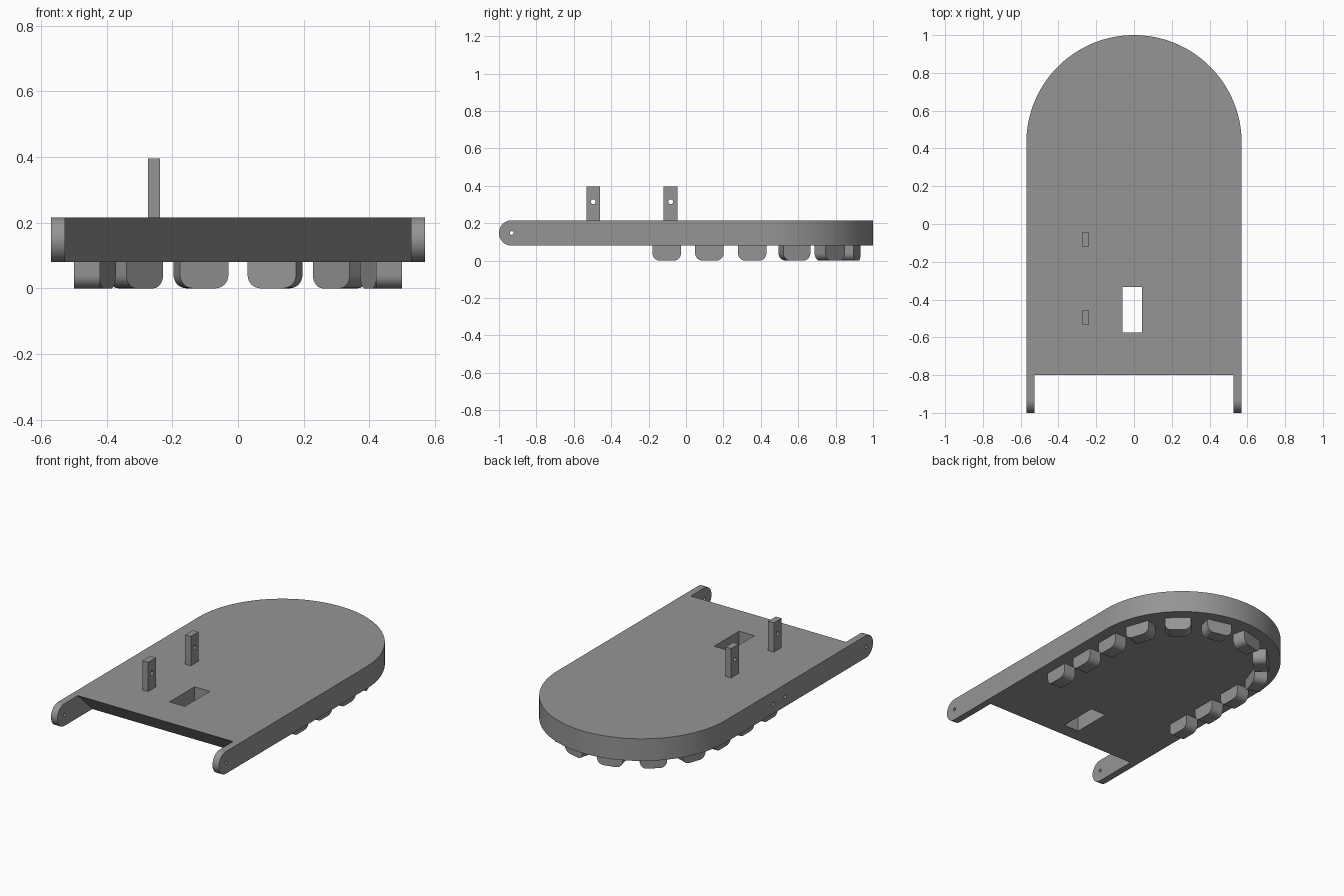
import bpy, bmesh, math
from mathutils import Matrix, Vector

if "Cube" in bpy.data.objects:
    bpy.data.objects.remove(bpy.data.objects["Cube"])

grey = bpy.data.materials.new("plain grey")
grey.diffuse_color = (0.30, 0.30, 0.30, 1)
grey.use_nodes = True
grey.node_tree.nodes["Principled BSDF"].inputs["Base Color"].default_value = grey.diffuse_color

Z0, Z1 = 0.08, 0.216          # plate underside and top
R, CY = 0.57, 0.43            # rounded end radius and centre
ARM_IN, STEP = 0.527, -0.6    # inner arm face, where arms merge into the plate


def extrude(name, pts, vec):
    """Closed polygon of 3D points extruded along vec."""
    bm = bmesh.new()
    face = bm.faces.new([bm.verts.new(p) for p in pts])
    ext = bmesh.ops.extrude_face_region(bm, geom=[face])["geom"]
    bmesh.ops.translate(bm, vec=vec, verts=[v for v in ext if isinstance(v, bmesh.types.BMVert)])
    bmesh.ops.recalc_face_normals(bm, faces=bm.faces)
    mesh = bpy.data.meshes.new(name)
    bm.to_mesh(mesh)
    bm.free()
    mesh.materials.append(grey)
    obj = bpy.data.objects.new(name, mesh)
    bpy.context.collection.objects.link(obj)
    return obj


def box(name, x0, x1, y0, y1, z0, z1):
    return extrude(name, [(x0, y0, z0), (x1, y0, z0), (x1, y1, z0), (x0, y1, z0)], (0, 0, z1 - z0))


def rod(name, x0, x1, y, z, r):
    """Round cutter running along x."""
    ring = [math.tau * i / 24 for i in range(24)]
    return extrude(name, [(x0, y + r * math.cos(a), z + r * math.sin(a)) for a in ring], (x1 - x0, 0, 0))


def combine(obj, other, operation):
    mod = obj.modifiers.new("combine", 'BOOLEAN')
    mod.operation, mod.object, mod.solver = operation, other, 'EXACT'
    bpy.context.view_layer.objects.active = obj
    bpy.ops.object.modifier_apply(modifier=mod.name)
    bpy.data.objects.remove(other)


def smooth(obj):
    bpy.ops.object.select_all(action='DESELECT')
    obj.select_set(True)
    bpy.context.view_layer.objects.active = obj
    bpy.ops.object.shade_smooth_by_angle(angle=math.radians(30))


# Plate: straight sides, half-round back, front edge undercut at a slant
arc = [math.pi * i / 64 for i in range(65)]
outline = [(-R, STEP), (-ARM_IN, STEP), (-ARM_IN, -0.8), (ARM_IN, -0.8), (ARM_IN, STEP), (R, STEP)]
outline += [(R * math.cos(a), CY + R * math.sin(a)) for a in arc]
plate = extrude("plate", [(x, y, Z0) for x, y in outline], (0, 0, Z1 - Z0))
for v in plate.data.vertices:
    if v.co.y < -0.79 and v.co.z < Z0 + 0.01:
        v.co.y += 0.14

# Hinge arms with round tips
r = (Z1 - Z0) / 2
zc = (Z0 + Z1) / 2
tip = [math.pi / 2 + math.pi * i / 24 for i in range(25)]
side = [(STEP, Z1)] + [(-1 + r + r * math.cos(a), zc + r * math.sin(a)) for a in tip] + [(STEP, Z0)]
for x in (-R, ARM_IN):
    arm = extrude("hinge_arm", [(x, y, z) for y, z in side], (R - ARM_IN, 0, 0))
    combine(plate, arm, 'UNION')

# Window through the plate, hinge pin holes, two small holes in the left side
combine(plate, box("window_cutter", -0.062, 0.042, -0.575, -0.333, 0, 0.3), 'DIFFERENCE')
for x in (-0.55, 0.55):
    combine(plate, rod("pin_cutter", x - 0.1, x + 0.1, -1 + r, zc, 0.01), 'DIFFERENCE')
for y in (-0.15, -0.03):
    combine(plate, rod("side_cutter", -0.6, -0.45, y, 0.14, 0.012), 'DIFFERENCE')
smooth(plate)

# Upright posts with a cross hole
for name, y in (("front_post", -0.496), ("rear_post", -0.082)):
    post = box(name, -0.275, -0.237, y - 0.037, y + 0.037, Z1 - 0.01, 0.396)
    combine(post, rod("post_cutter", -0.4, -0.1, y, 0.315, 0.013), 'DIFFERENCE')
    smooth(post)

# Tread lugs: block with rounded lower corners, following the plate's rim
HALF, ROUND, DEPTH, RIM = 0.076, 0.04, 0.08, 0.46
quarter = [math.pi / 2 * i / 8 for i in range(9)]
corner = [(HALF - ROUND + ROUND * math.cos(a), ROUND - ROUND * math.sin(a)) for a in quarter]
lug_profile = [(HALF, Z0 + 0.005)] + corner
lug_profile += [(-t, z) for t, z in reversed(lug_profile)]


def lug(x, y, angle):
    obj = extrude("tread_lug", [(-DEPTH / 2, t, z) for t, z in lug_profile], (DEPTH, 0, 0))
    obj.data.transform(Matrix.Translation(Vector((x, y, 0))) @ Matrix.Rotation(angle, 4, 'Z'))
    smooth(obj)


for y in (-0.103, 0.125, 0.354):
    for s in (-1, 1):
        lug(s * RIM, y, 0)
for i in range(6):
    a = math.radians(19 + 28.4 * i)
    lug(RIM * math.cos(a), CY + RIM * math.sin(a), a)
